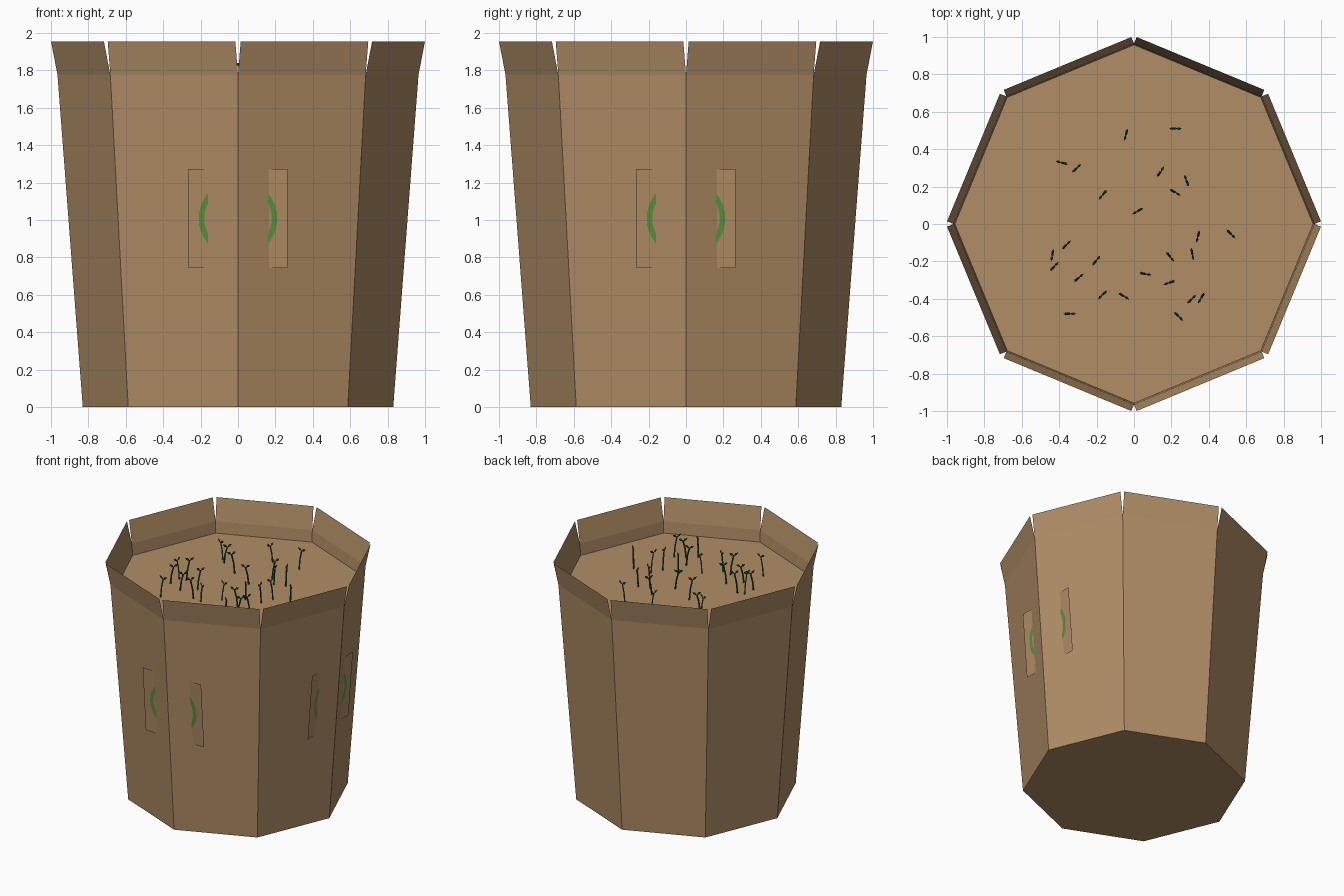
import bpy, math, random
from mathutils import Vector

if "Cube" in bpy.data.objects:
    bpy.data.objects.remove(bpy.data.objects["Cube"])

random.seed(4)
Z_FOLD, Z_TOP, Z_SOIL = 1.775, 1.955, 1.68
R0, R1 = 0.83, 0.965
SLOPE = (R1 - R0) / Z_FOLD


def srgb(r, g, b):
    return [((c / 255 + 0.055) / 1.055) ** 2.4 for c in (r, g, b)] + [1]


def material(name, rgb):
    m = bpy.data.materials.new(name)
    m.diffuse_color = srgb(*rgb)
    m.use_nodes = True
    m.node_tree.nodes["Principled BSDF"].inputs["Base Color"].default_value = m.diffuse_color
    return m


card = material("cardboard brown", (176, 141, 101))
print_green = material("label green", (90, 146, 64))
leaf_green = material("sprout green", (36, 88, 42))


def make(name, verts, faces, mat):
    me = bpy.data.meshes.new(name)
    me.from_pydata([tuple(v) for v in verts], [], faces)
    me.materials.append(mat)
    ob = bpy.data.objects.new(name, me)
    bpy.context.collection.objects.link(ob)
    return ob


def ring(r, z):
    return [(r * math.cos(i * math.pi / 4), r * math.sin(i * math.pi / 4), z) for i in range(8)]


# Tapered octagonal box with closed floor
sides = [(i, (i + 1) % 8, 8 + (i + 1) % 8, 8 + i) for i in range(8)]
make("box_body", ring(R0, 0) + ring(R1, Z_FOLD), sides + [tuple(range(7, -1, -1))], card)

# Fill surface the sprouts stand on
make("soil_top", ring(R0 + SLOPE * Z_SOIL, Z_SOIL), [tuple(range(8))], card)

# Eight separate rim flaps, splayed so that gaps open at the corners
half = R1 * math.sin(math.pi / 8)
a0, a1 = R1 * math.cos(math.pi / 8), 0.929
for i in range(8):
    t = math.pi / 8 + i * math.pi / 4
    n, s = Vector((math.cos(t), math.sin(t), 0)), Vector((-math.sin(t), math.cos(t), 0))
    pts = [n * a + s * w + Vector((0, 0, z)) for a, w, z in
           ((a0, -half, Z_FOLD), (a0, half, Z_FOLD), (a1, half, Z_TOP), (a1, -half, Z_TOP))]
    make(f"rim_flap_{i + 1}", pts, [(0, 1, 2, 3)], card)


# Square labels that cut through the front and right corners, with a green ring
def label(name, ang):
    n, s = Vector((math.cos(ang), math.sin(ang), 0)), Vector((-math.sin(ang), math.cos(ang), 0))

    def place(u, z, off):
        d = R0 + SLOPE * z - 0.165 * math.tan(math.pi / 8) + off
        return n * d + s * u + Vector((0, 0, z))

    e, zc, k = 0.265, 1.008, 40
    make(name + "_plate", [place(u, zc + v, 0) for u, v in ((-e, -e), (e, -e), (e, e), (-e, e))],
         [(0, 1, 2, 3)], card)
    pts = [place(r * math.cos(j * math.tau / k), zc + r * math.sin(j * math.tau / k), 0.002)
           for r in (0.18, 0.21) for j in range(k)]
    make(name + "_ring", pts, [(j, k + j, k + (j + 1) % k, (j + 1) % k) for j in range(k)], print_green)


label("front_label", -math.pi / 2)
label("right_label", 0)

# Sprouts: x, y and heading in degrees
SPOTS = [(-.04, .49, 75), (.21, .51, 0), (-.375, .325, -15), (-.315, .29, 45), (-.16, .165, 50),
         (.135, .27, 55), (.285, .22, -70), (.21, .175, -30), (.03, .075, 30), (-.37, -.12, 45),
         (-.435, -.155, 80), (-.435, -.235, 45), (-.21, -.205, 50), (-.305, -.295, 40),
         (-.16, -.37, 45), (-.065, -.38, -30), (.05, -.265, -10), (.185, -.165, -50),
         (.31, -.15, -80), (.345, -.055, 75), (.51, -.045, -45), (.2, -.31, 20),
         (.3, -.41, 45), (.365, -.385, 60), (.23, -.485, -45), (-.355, -.48, 0)]


def sprout(idx, x, y, deg):
    t = math.radians(deg)
    d, s = Vector((math.cos(t), math.sin(t), 0)), Vector((-math.sin(t), math.cos(t), 0))
    base = Vector((x, y, Z_SOIL))
    h = random.uniform(0.13, 0.17)
    lean = random.choice((-1, 1)) * 0.012
    up = Vector((0, 0, 1))
    verts, faces = [], []
    # bent four-sided stem
    for off, z in ((-lean, 0), (-lean * 0.3, h * 0.55), (lean, h)):
        c = base + d * off + up * z
        verts += [c + d * 0.006, c + s * 0.006, c - d * 0.006, c - s * 0.006]
    for lv in (0, 4):
        faces += [(lv + j, lv + (j + 1) % 4, lv + 4 + (j + 1) % 4, lv + 4 + j) for j in range(4)]
    faces.append((8, 9, 10, 11))
    # two steep pointed leaves, each a slim double pyramid
    top = base + d * lean + up * (h - 0.004)
    for sg in (-1, 1):
        b = len(verts)
        mid, tip = top + d * sg * 0.018 + up * 0.015, top + d * sg * 0.034 + up * 0.024
        nrm = up * 0.009 - d * sg * 0.005
        verts += [top, mid + nrm, mid + s * 0.007, mid - nrm, mid - s * 0.007, tip]
        for j in range(4):
            p, q = b + 1 + j, b + 1 + (j + 1) % 4
            faces += [(b, p, q), (b + 5, q, p)]
    make(f"sprout_{idx + 1}", verts, faces, leaf_green)


for i, spot in enumerate(SPOTS):
    sprout(i, *spot)
